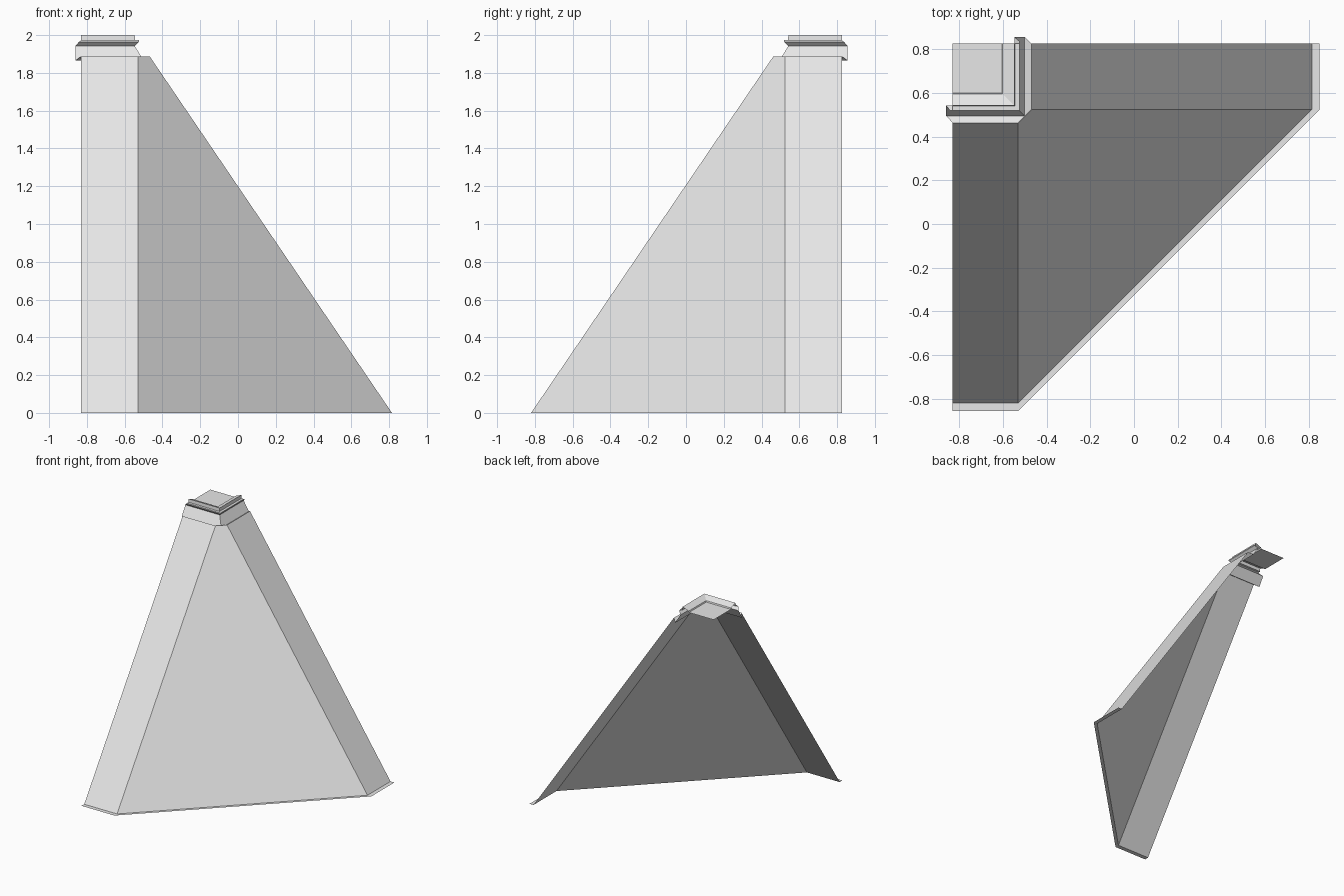
import bpy
import bmesh

cube = bpy.data.objects.get("Cube")
if cube:
    bpy.data.objects.remove(cube, do_unlink=True)

# One plain stone colour
stone = bpy.data.materials.new("light_grey")
stone.use_nodes = True
stone.diffuse_color = (0.8, 0.8, 0.8, 1)
bsdf = next(n for n in stone.node_tree.nodes if n.type == 'BSDF_PRINCIPLED')
bsdf.inputs["Base Color"].default_value = (0.8, 0.8, 0.8, 1)

# Spire axis, at the corner of this quarter section
AXIS_X, AXIS_Y = -0.83, 0.825
SIDE = 0.30  # half width of the narrow octagon sides


def ring(bm, reach, z, corner, overrun=0.0):
    """Quarter ring around the axis: front side, corner cut, side face."""
    outline = [(-overrun, -reach), (corner, -reach),
               (reach, -corner), (reach, overrun)]
    return [bm.verts.new((AXIS_X + x, AXIS_Y + y, z)) for x, y in outline]


def quarter_shell(name, profile, closed_top=False):
    """Skin a list of (reach, z, corner, overrun) rings from the bottom up."""
    bm = bmesh.new()
    rings = [ring(bm, *level) for level in profile]
    for low, high in zip(rings, rings[1:]):
        for i in range(3):
            bm.faces.new((low[i], low[i + 1], high[i + 1], high[i]))
    if closed_top:
        centre = bm.verts.new((AXIS_X, AXIS_Y, profile[-1][1]))
        bm.faces.new(rings[-1] + [centre])
    # Square rings have coincident corner points
    bmesh.ops.remove_doubles(bm, verts=bm.verts, dist=0.0005)
    mesh = bpy.data.meshes.new(name)
    bm.to_mesh(mesh)
    bm.free()
    mesh.materials.append(stone)
    obj = bpy.data.objects.new(name, mesh)
    bpy.context.scene.collection.objects.link(obj)
    return obj


def square(reach, z, overrun=0.0):
    return (reach, z, reach, overrun)


# Flat eave border at the foot
quarter_shell("eave_border", [(1.68, 0, SIDE, 0), (1.645, 0, SIDE, 0)])

# Sloping octagonal roof faces
quarter_shell("spire_roof", [(1.645, 0, SIDE, 0), (0.362, 1.888, SIDE, 0)])

# Gutter lip, sloping skirt and overhanging moulding
quarter_shell("cornice", [
    (0.362, 1.888, SIDE, 0),
    square(0.33, 1.866, 0.03),
    square(0.283, 1.943, 0.03),
    square(0.305, 1.964, 0.012),
    square(0.305, 1.973),
    square(0.285, 1.973),
])

# Raised rim around a sunken top plate
quarter_shell("cap", [
    square(0.285, 1.973),
    square(0.283, 2.0),
    square(0.229, 1.978),
    square(0.225, 1.968),
], closed_top=True)
